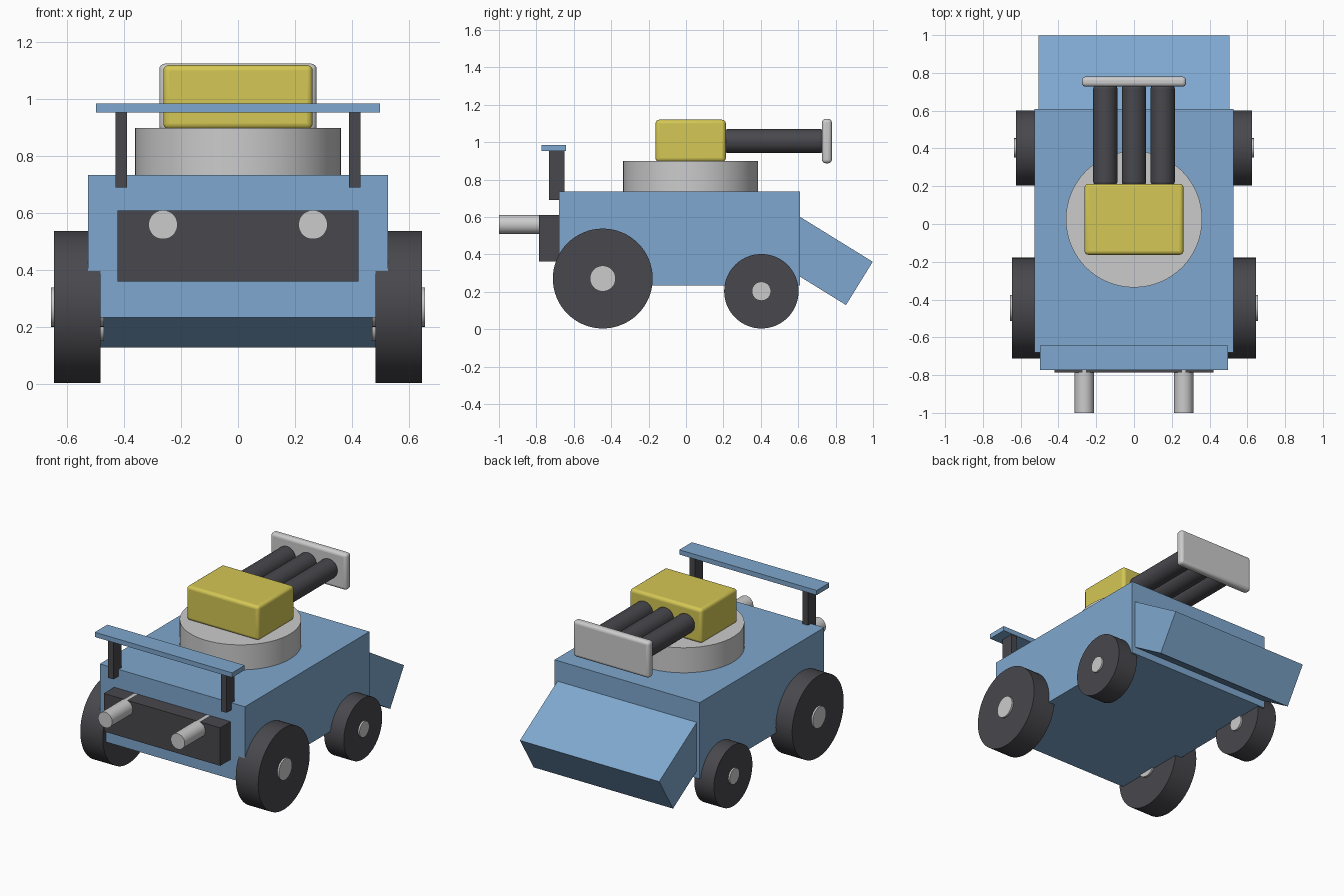
import bpy
from math import radians, pi

if "Cube" in bpy.data.objects:
    bpy.data.objects.remove(bpy.data.objects["Cube"])


def material(name, rgb):
    m = bpy.data.materials.new(name)
    m.diffuse_color = (*rgb, 1)
    m.use_nodes = True
    m.node_tree.nodes["Principled BSDF"].inputs["Base Color"].default_value = m.diffuse_color
    return m


BLUE = material("blue_paint", (0.21, 0.39, 0.62))
DARK = material("dark_rubber", (0.065, 0.065, 0.075))
YELLOW = material("yellow_paint", (0.66, 0.57, 0.09))


def finish(name, mat, bevel, smooth):
    ob = bpy.context.object
    ob.name = ob.data.name = name
    if mat:
        ob.data.materials.append(mat)
    bpy.ops.object.transform_apply(location=False, rotation=True, scale=True)
    if bevel:
        b = ob.modifiers.new("rounded_edges", 'BEVEL')
        b.width, b.segments, b.limit_method = bevel, 4, 'ANGLE'
    if smooth:
        bpy.ops.object.shade_smooth_by_angle(angle=radians(35))
    return ob


def box(name, x, y, z, mat=None, bevel=0, tilt=0):
    """Box from (min, max) ranges, optionally tilted about x."""
    rng = (x, y, z)
    bpy.ops.mesh.primitive_cube_add(size=1, location=[(a + b) / 2 for a, b in rng],
                                    rotation=(tilt, 0, 0))
    bpy.context.object.scale = [b - a for a, b in rng]
    return finish(name, mat, bevel, bevel > 0)


def rod(name, axis, lo, hi, centre, r, mat=None, bevel=0):
    """Cylinder along an axis from lo to hi; centre gives the other two coordinates."""
    loc = list(centre)
    loc.insert('xyz'.index(axis), (lo + hi) / 2)
    rot = {'x': (0, pi / 2, 0), 'y': (pi / 2, 0, 0), 'z': (0, 0, 0)}[axis]
    bpy.ops.mesh.primitive_cylinder_add(vertices=64, radius=r, depth=hi - lo,
                                        location=loc, rotation=rot)
    return finish(name, mat, bevel, True)


# Hull
box("body", (-0.526, 0.526), (-0.68, 0.61), (0.235, 0.735), BLUE)

# Sloping blade: its outer end is centred at (y 0.927, z 0.245), running back into the hull
tilt, length = radians(-31.7), 0.56
cy, cz = 0.927 - 0.851 * length / 2, 0.245 + 0.525 * length / 2
box("blade", (-0.505, 0.505), (cy - length / 2, cy + length / 2),
    (cz - 0.136, cz + 0.136), BLUE, tilt=tilt)

# Bumper and top bar
box("bumper", (-0.422, 0.422), (-0.787, -0.67), (0.361, 0.61), DARK)
box("top_bar", (-0.498, 0.498), (-0.772, -0.642), (0.954, 0.985), BLUE)

# Mirrored parts: posts, lamps, wheels and hubs
for s, side in ((-1, "left"), (1, "right")):
    def span(a, b):
        return sorted((s * a, s * b))
    box(f"bar_post_{side}", span(0.39, 0.43), (-0.733, -0.65), (0.69, 0.956), DARK)
    rod(f"lamp_{side}", 'y', -1.0, -0.66, (s * 0.263, 0.56), 0.051)
    for end, y, r, hub_r, outer in (("front", -0.445, 0.267, 0.069, 0.645),
                                    ("rear", 0.403, 0.199, 0.051, 0.624)):
        rod(f"{end}_wheel_{side}", 'x', *span(0.482, outer), (y, r + 0.004), r, DARK)
        rod(f"{end}_hub_{side}", 'x', *span(0.47, outer + 0.011), (y, r + 0.004), hub_r)

# Turret with three barrels and an end plate
rod("turret_base", 'z', 0.72, 0.899, (0, 0.025), 0.361)
box("turret_head", (-0.262, 0.262), (-0.163, 0.213), (0.895, 1.12), YELLOW, bevel=0.02)
for i in (-1, 0, 1):
    rod(f"barrel_{i + 2}", 'y', 0.205, 0.735, (i * 0.152, 1.006), 0.064, DARK, bevel=0.018)
box("barrel_plate", (-0.276, 0.276), (0.727, 0.78), (0.887, 1.125), bevel=0.02)
